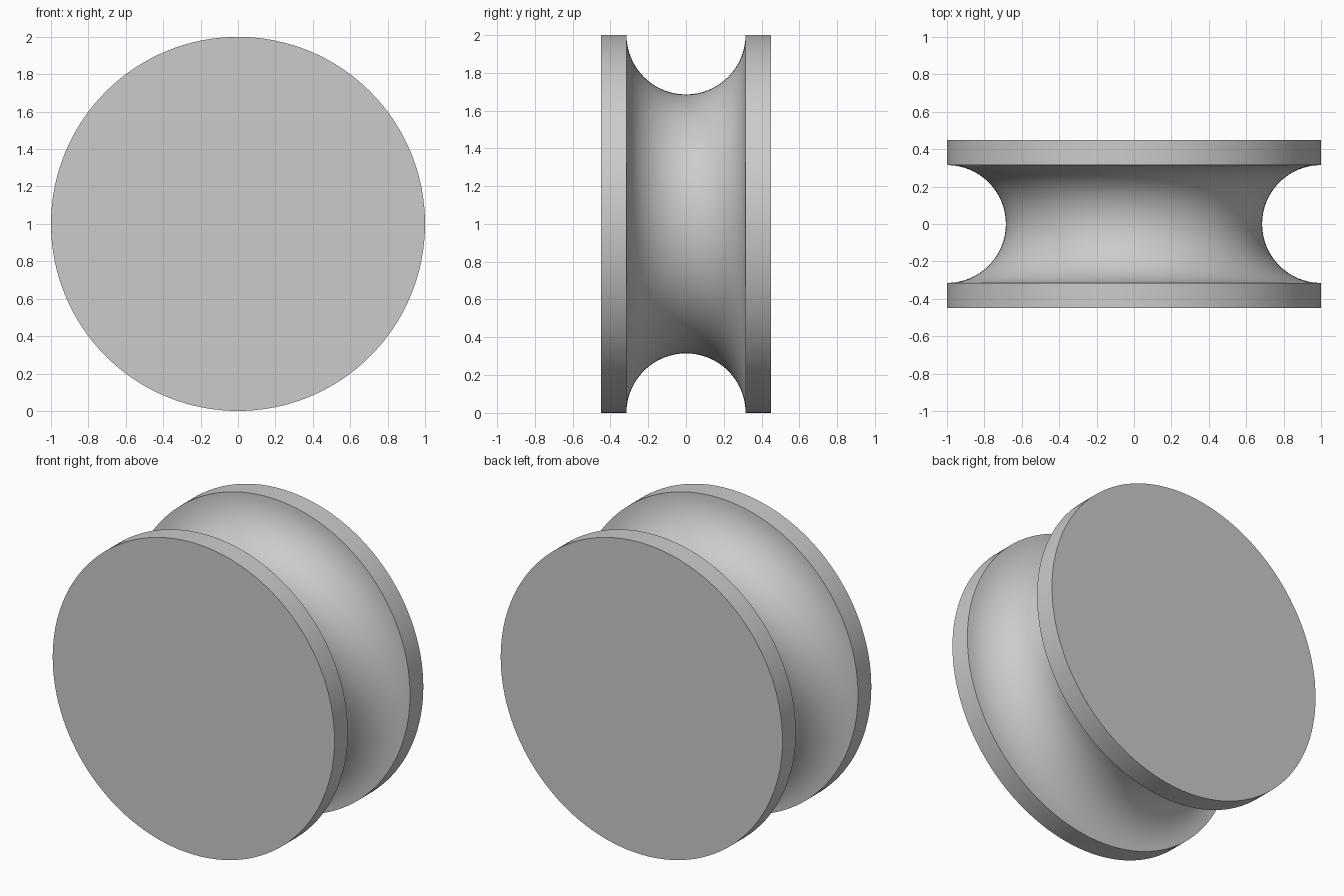
import bpy, bmesh, math
from mathutils import Matrix, Vector

if "Cube" in bpy.data.objects:
    bpy.data.objects.remove(bpy.data.objects["Cube"], do_unlink=True)

RADIUS, HALF_WIDTH, GROOVE = 1.0, 0.45, 0.315
ARC_STEPS, SEGMENTS = 32, 128

# Plain grey material
grey = bpy.data.materials.new("plain_grey")
grey.use_nodes = True
grey.diffuse_color = (0.6, 0.6, 0.6, 1)
grey.node_tree.nodes["Principled BSDF"].inputs["Base Color"].default_value = (0.6, 0.6, 0.6, 1)

# Half section: flat faces, straight rims and a half-round groove
profile = [(0, -HALF_WIDTH), (RADIUS, -HALF_WIDTH)]
for i in range(ARC_STEPS + 1):
    a = math.pi * i / ARC_STEPS
    profile.append((RADIUS - GROOVE * math.sin(a), -GROOVE * math.cos(a)))
profile += [(RADIUS, HALF_WIDTH), (0, HALF_WIDTH)]

# Revolve the section around the y axis
bm = bmesh.new()
verts = [bm.verts.new((r, y, 0)) for r, y in profile]
edges = [bm.edges.new(pair) for pair in zip(verts, verts[1:])]
bmesh.ops.spin(bm, geom=verts + edges, cent=(0, 0, 0), axis=(0, 1, 0),
               angle=math.tau, steps=SEGMENTS, use_merge=False)
bmesh.ops.remove_doubles(bm, verts=bm.verts, dist=0.0001)
bmesh.ops.recalc_face_normals(bm, faces=bm.faces)
bm.transform(Matrix.Translation(Vector((0, 0, RADIUS))))

mesh = bpy.data.meshes.new("grooved_wheel")
bm.to_mesh(mesh)
bm.free()
mesh.materials.append(grey)
wheel = bpy.data.objects.new("grooved_wheel", mesh)
bpy.context.collection.objects.link(wheel)

# Smooth curved surfaces, crisp rims
bpy.ops.object.select_all(action="DESELECT")
wheel.select_set(True)
bpy.context.view_layer.objects.active = wheel
bpy.ops.object.shade_smooth_by_angle(angle=math.radians(30))
